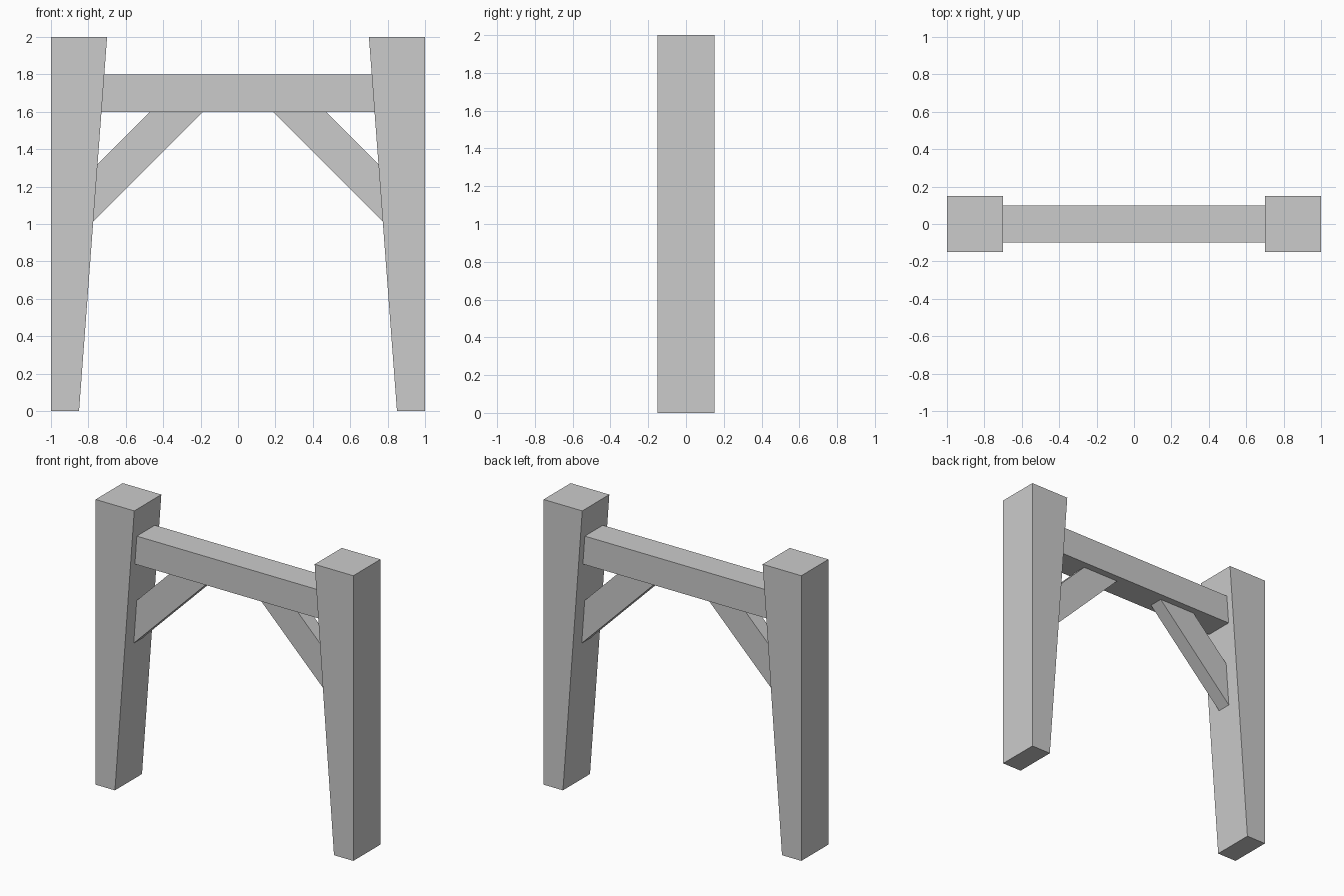
import bpy, bmesh

if "Cube" in bpy.data.objects:
    bpy.data.objects.remove(bpy.data.objects["Cube"])


def extrude_profile(name, profile, depth):
    """Prism from an (x, z) profile, centred on y = 0."""
    bm = bmesh.new()
    face = bm.faces.new([bm.verts.new((x, -depth / 2, z)) for x, z in profile])
    res = bmesh.ops.extrude_face_region(bm, geom=[face])
    verts = [v for v in res["geom"] if isinstance(v, bmesh.types.BMVert)]
    bmesh.ops.translate(bm, verts=verts, vec=(0, depth, 0))
    bmesh.ops.recalc_face_normals(bm, faces=bm.faces)
    mesh = bpy.data.meshes.new(name)
    bm.to_mesh(mesh)
    bm.free()
    obj = bpy.data.objects.new(name, mesh)
    bpy.context.collection.objects.link(obj)
    return obj


def post_face(z):
    """Inner x of the tapered right post at height z."""
    return 0.85 - 0.075 * z


def brace_foot(c):
    """Where the 45 degree line z = c - x meets the post's inner face."""
    z = (c - 0.85) / 0.925
    return post_face(z), z


BEAM_LOW, BEAM_TOP = 1.6, 1.8
LOW, HIGH = 1.788, 2.071  # z intercepts of the brace's two long edges

for side, s in (("left", -1), ("right", 1)):
    # Tapered post, vertical on the outside
    post = [(1, 0), (1, 2), (post_face(2), 2), (post_face(0), 0)]
    extrude_profile(side + "_post", [(s * x, z) for x, z in post], 0.3)

    # Diagonal brace, cut to fit the post and the beam
    brace = [brace_foot(LOW), brace_foot(HIGH),
             (HIGH - BEAM_LOW, BEAM_LOW), (LOW - BEAM_LOW, BEAM_LOW)]
    extrude_profile(side + "_brace", [(s * x, z) for x, z in brace], 0.1)

# Crossbeam, ends cut to the taper of the posts
a, b = post_face(BEAM_LOW), post_face(BEAM_TOP)
extrude_profile("crossbeam", [(-a, BEAM_LOW), (a, BEAM_LOW),
                              (b, BEAM_TOP), (-b, BEAM_TOP)], 0.2)
